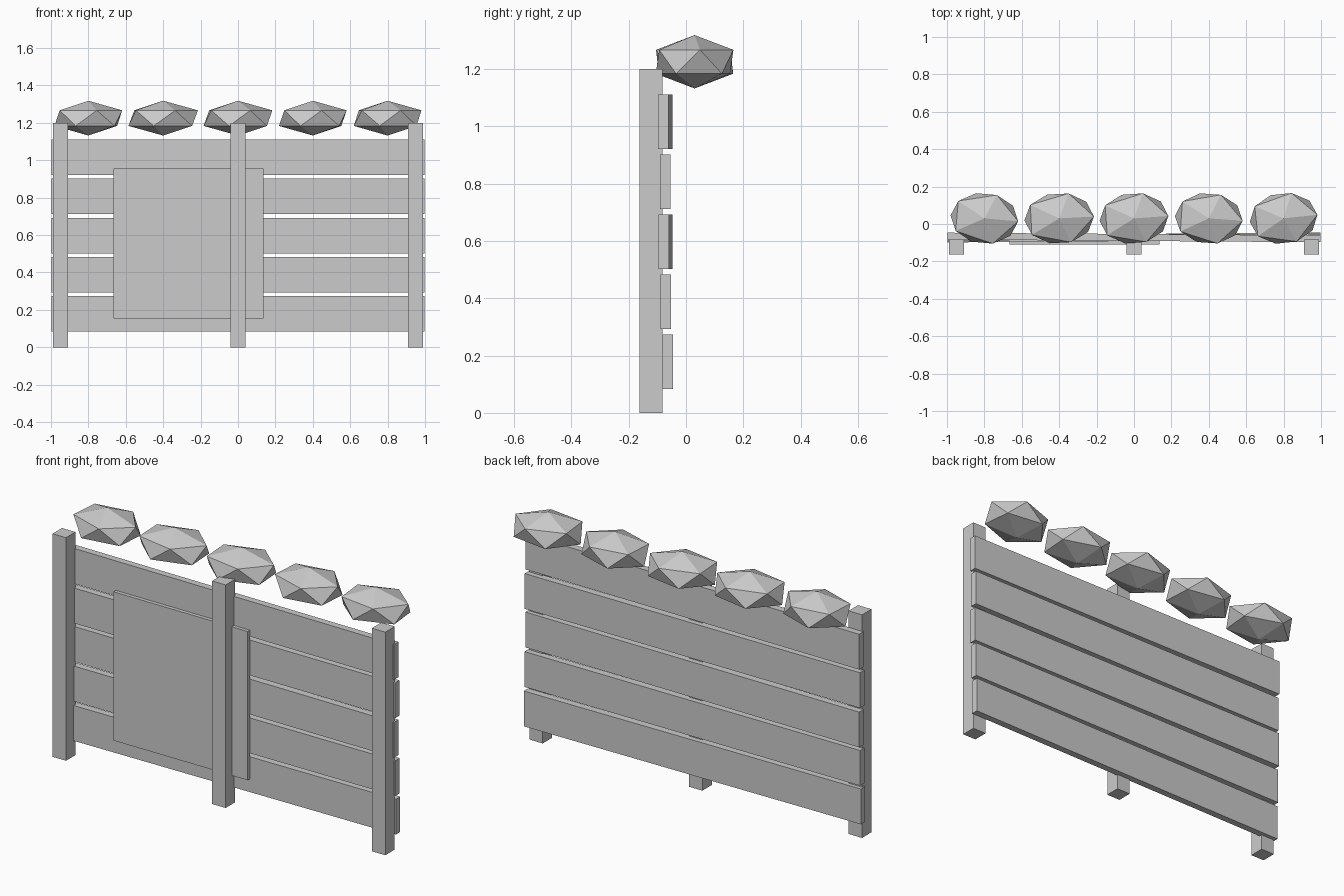
import bpy
from math import radians

cube = bpy.data.objects.get("Cube")
if cube:
    bpy.data.objects.remove(cube, do_unlink=True)

grey = bpy.data.materials.new("plain grey")
grey.use_nodes = True
colour = (0.6, 0.6, 0.6, 1)
grey.diffuse_color = colour
grey.node_tree.nodes["Principled BSDF"].inputs["Base Color"].default_value = colour


def finish(name, size, turn=0):
    ob = bpy.context.object
    ob.name = name
    ob.scale = size
    ob.rotation_euler.z = turn
    ob.data.materials.append(grey)
    return ob


def box(name, centre, size, turn=0):
    bpy.ops.mesh.primitive_cube_add(size=1, location=centre)
    return finish(name, size, turn)


# Three upright posts
for side, x in (("right", -0.95), ("middle", 0), ("left", 0.95)):
    box(side + "_post", (x, -0.122, 0.6), (0.08, 0.08, 1.2))

# Five slightly skewed horizontal planks, bottom to top
for i, skew in enumerate((0.008, 0.002, -0.006, 0, -0.007)):
    box(f"plank_{i + 1}", (0, -0.072, 0.178 + 0.2095 * i), (1.995, 0.037, 0.19), skew)

# Thin square panel on the front
box("front_panel", (-0.265, -0.1, 0.555), (0.8, 0.02, 0.8))

# Row of faceted sandbags along the top
bags = ((0.203, -5), (0.208, 3), (0.206, 4), (0.203, -4), (0.203, 6))
for i, (width, turn) in enumerate(bags):
    bpy.ops.mesh.primitive_ico_sphere_add(
        subdivisions=1, radius=1, location=(0.4 * (i - 2), 0.03, 1.225))
    finish(f"sandbag_{i + 1}", (width, 0.153, 0.093), radians(turn))
